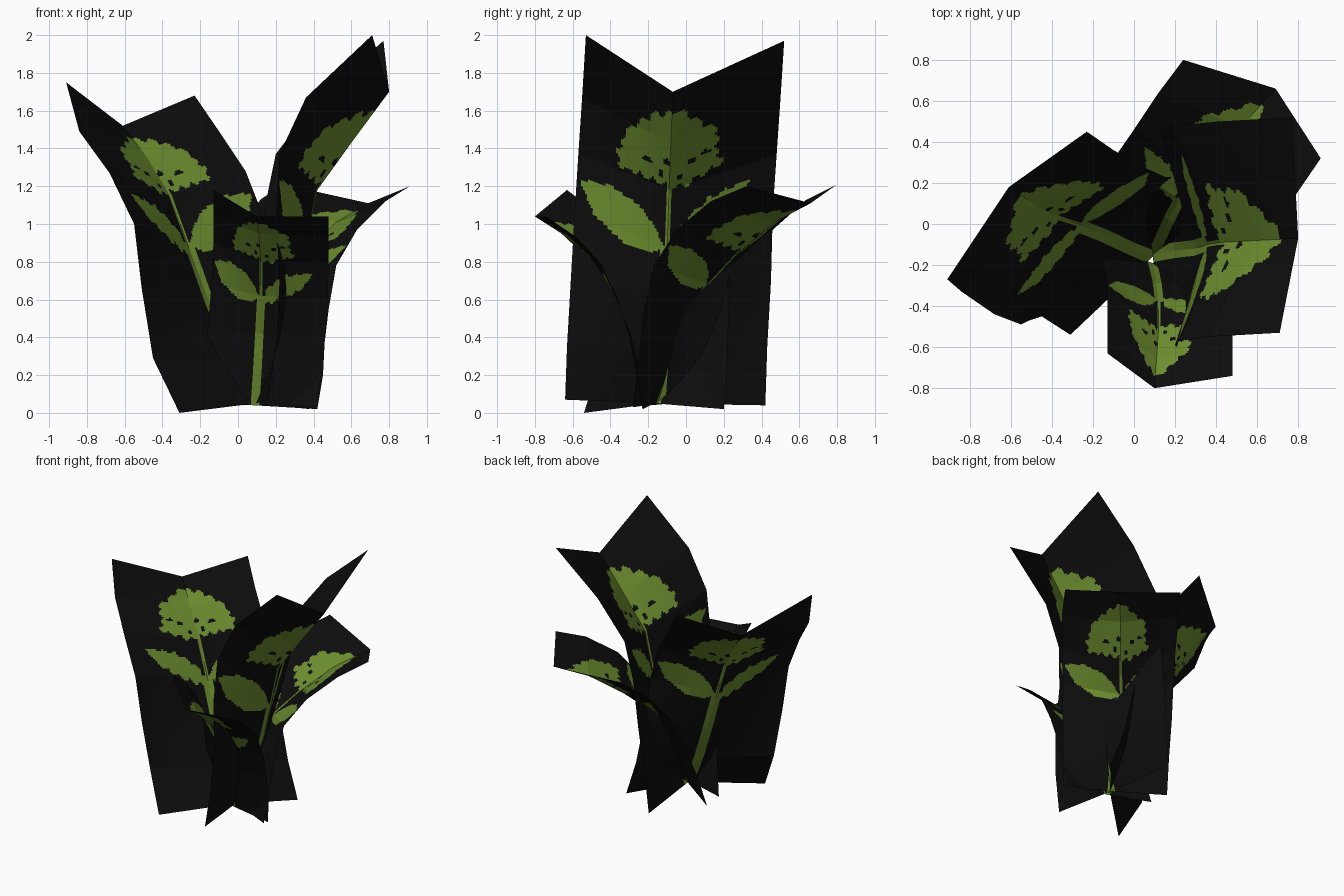
import bpy, math

def material(name, rgb):
    m = bpy.data.materials.new(name)
    m.diffuse_color = (*rgb, 1)
    return m

BLACK = material("card black", (0.004, 0.004, 0.004))
GREEN = material("leaf green", (0.15, 0.265, 0.028))

# Painted plant outlines in card coordinates: u across (-1..1), v up (0..1)
FLOWER = [(-.58, .727), (-.48, .81), (-.19, .90), (.07, .935), (.25, .87), (.43, .815),
          (.43, .74), (.54, .71), (.34, .685), (.16, .665), (0, .68), (-.19, .68), (-.56, .68)]
WIDE_LEAF = [(-.97, .60), (-.64, .615), (-.31, .59), (-.12, .54), (-.03, .49),
             (-.19, .465), (-.47, .47), (-.8, .52)]
SMALL_LEAF = [(.04, .46), (.08, .53), (.2, .565), (.37, .60), (.76, .62), (.66, .56), (.4, .50)]
HOLES = [(-.25, .74, .05, .010), (-.04, .76, .04, .012), (.2, .74, .04, .010),
         (.33, .755, .04, .008), (-.09, .71, .03, .014), (.1, .70, .03, .012)]

def inside(poly, u, v):
    hit = False
    for (x1, y1), (x2, y2) in zip(poly, poly[1:] + poly[:1]):
        if (y1 > v) != (y2 > v) and u < (x2 - x1) * (v - y1) / (y2 - y1) + x1:
            hit = not hit
    return hit

def is_green(u, v):
    # stem, thinner above the leaves
    if abs(u) < (.06 if v < .5 else .035) and v < .72:
        return True
    if any(((u - a) / ru) ** 2 + ((v - b) / rv) ** 2 < 1 for a, b, ru, rv in HOLES):
        return False
    # serrated outlines
    su, sv = u + .02 * math.sin(v * 150), v + .008 * math.sin(u * 45)
    return (inside(FLOWER, su, sv) or inside(WIDE_LEAF, u, v)
            or inside(SMALL_LEAF, u, v + .006 * math.sin(u * 45)))

def lerp(a, b, t):
    return tuple(p + (q - p) * t for p, q in zip(a, b))

def along(path, v):
    s = v * (len(path) - 1)
    i = min(int(s), len(path) - 2)
    return lerp(path[i], path[i + 1], s - i)

def leaf_card(name, left, mid, right, nu=84, nv=120):
    """Folded, bent card from three edge paths (bottom to top)."""
    verts, faces, mats = [], [], []
    for j in range(nv + 1):
        v = j / nv
        l, m, r = along(left, v), along(mid, v), along(right, v)
        for i in range(nu + 1):
            u = 2 * i / nu - 1
            verts.append(lerp(m, l, -u) if u < 0 else lerp(m, r, u))
    w = nu + 1
    for j in range(nv):
        for i in range(nu):
            a = j * w + i
            faces.append((a, a + 1, a + w + 1, a + w))
            mats.append(int(is_green(2 * (i + .5) / nu - 1, (j + .5) / nv)))
    me = bpy.data.meshes.new(name)
    me.from_pydata(verts, [], faces)
    me.materials.append(BLACK)
    me.materials.append(GREEN)
    me.polygons.foreach_set("material_index", mats)
    me.update()
    ob = bpy.data.objects.new(name, me)
    bpy.context.collection.objects.link(ob)

# Tall card leaning right
leaf_card("right_card",
    [(.16, -.64, .07), (.20, -.63, .35), (.22, -.61, .7), (.20, -.59, 1.05),
     (.22, -.57, 1.37), (.36, -.55, 1.67), (.71, -.53, 2.0)],
    [(.09, -.15, .05), (.20, -.13, .3), (.30, -.12, .6), (.36, -.10, .88),
     (.42, -.09, 1.18), (.60, -.08, 1.43), (.80, -.07, 1.70)],
    [(.03, .42, .04), (.06, .43, .35), (.10, .45, .7), (.14, .46, 1.08),
     (.20, .48, 1.37), (.42, .50, 1.66), (.77, .52, 1.97)])

# Card leaning left
leaf_card("left_card",
    [(.38, .20, .02), (.28, .22, .3), (.20, .23, .66), (.15, .23, 1.0),
     (.04, .28, 1.28), (-.10, .36, 1.49), (-.23, .45, 1.68)],
    [(.09, -.16, .05), (-.03, -.11, .3), (-.15, -.05, .58), (-.27, 0, .9),
     (-.36, .03, 1.15), (-.48, .09, 1.35), (-.61, .18, 1.52)],
    [(-.31, -.54, 0), (-.45, -.45, .29), (-.51, -.47, .66), (-.55, -.49, 1.0),
     (-.68, -.44, 1.27), (-.84, -.33, 1.49), (-.91, -.27, 1.75)])

# Short card leaning forward
leaf_card("front_card",
    [(-.23, -.08, .05), (-.19, -.12, .25), (-.16, -.17, .45), (-.14, -.24, .68),
     (-.13, -.33, .9), (-.13, -.46, 1.05), (-.13, -.63, 1.18)],
    [(.09, -.19, .04), (.10, -.24, .22), (.11, -.29, .42), (.12, -.38, .62),
     (.12, -.50, .8), (.11, -.66, .95), (.10, -.80, 1.04)],
    [(.42, -.23, .02), (.45, -.26, .2), (.46, -.30, .4), (.475, -.36, .6),
     (.48, -.45, .79), (.48, -.58, .93), (.48, -.74, 1.04)])

# Short card leaning backward
leaf_card("back_card",
    [(.42, -.28, .03), (.45, -.25, .3), (.48, -.22, .55), (.52, -.17, .78),
     (.63, -.05, .97), (.78, .13, 1.12), (.91, .32, 1.20)],
    [(.09, -.15, .05), (.13, -.07, .25), (.17, .02, .48), (.22, .12, .68),
     (.35, .27, .84), (.52, .47, 1.01), (.69, .66, 1.11)],
    [(-.24, .08, .04), (-.20, .15, .3), (-.15, .24, .55), (-.09, .33, .78),
     (0, .46, .97), (.12, .64, 1.13), (.24, .80, 1.21)])
